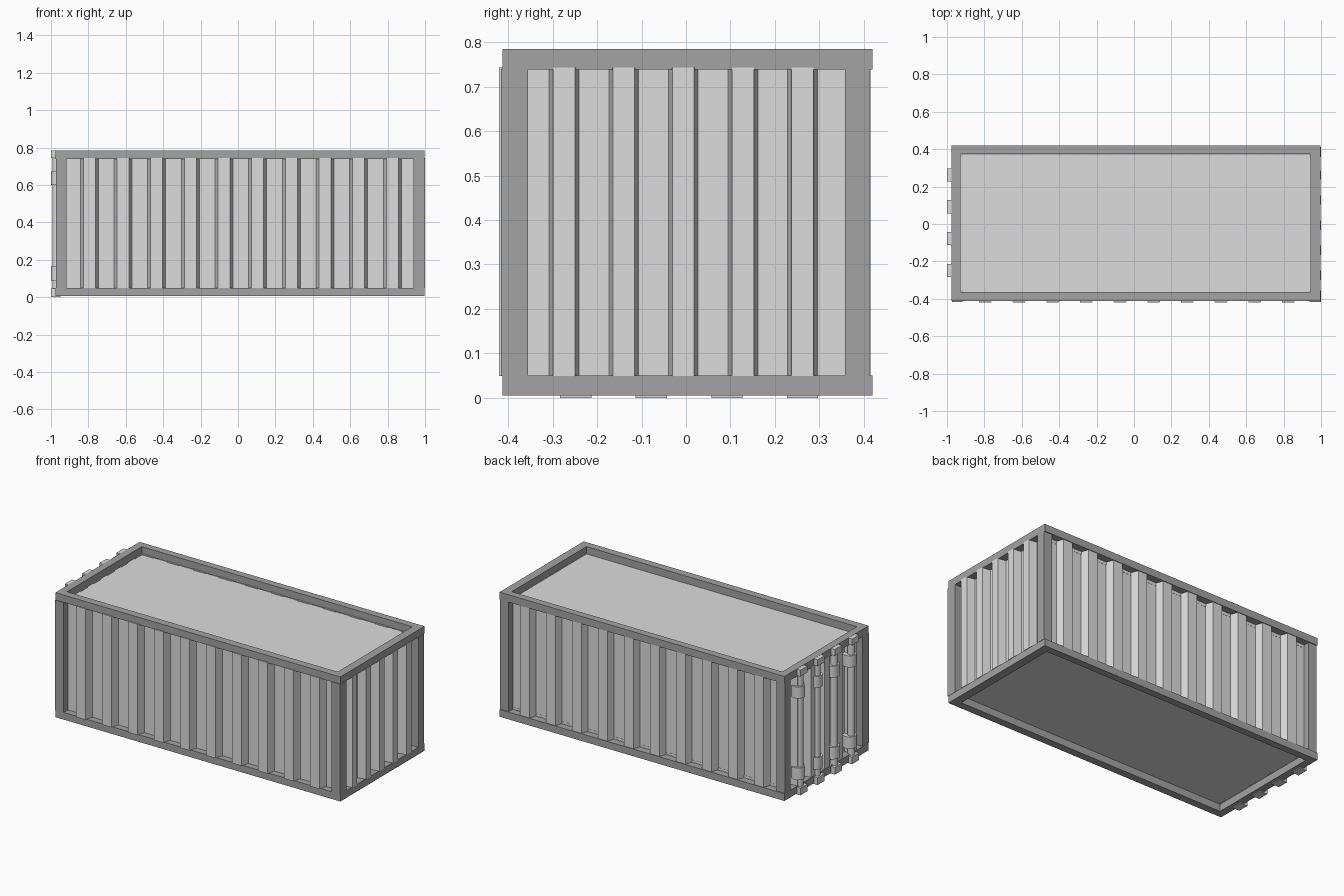
import bpy
import bmesh
import math

default_cube = bpy.data.objects.get("Cube")
if default_cube:
    bpy.data.objects.remove(default_cube, do_unlink=True)


def make_material(name, grey):
    mat = bpy.data.materials.new(name)
    mat.use_nodes = True
    colour = (grey, grey, grey, 1)
    mat.diffuse_color = colour
    mat.node_tree.nodes["Principled BSDF"].inputs["Base Color"].default_value = colour
    return mat


PANEL = make_material("light grey panel", 0.72)
FRAME = make_material("mid grey frame", 0.37)

BOTTOM, TOP = 0.005, 0.784          # frame height
SILL, LINTEL = 0.05, 0.738          # opening between the rails


def add_object(name, bm, mat):
    bmesh.ops.recalc_face_normals(bm, faces=bm.faces)
    mesh = bpy.data.meshes.new(name)
    bm.to_mesh(mesh)
    bm.free()
    mesh.materials.append(mat)
    obj = bpy.data.objects.new(name, mesh)
    bpy.context.collection.objects.link(obj)
    return obj


def box(name, xs, ys, zs, mat):
    bm = bmesh.new()
    bmesh.ops.create_cube(bm, size=1)
    for v in bm.verts:
        for axis, (low, high) in enumerate((xs, ys, zs)):
            v.co[axis] = high if v.co[axis] > 0 else low
    return add_object(name, bm, mat)


def cylinder(name, x, y, zs, radius, sides, mat):
    bm = bmesh.new()
    bmesh.ops.create_cone(bm, cap_ends=True, segments=sides, radius1=radius,
                          radius2=radius, depth=zs[1] - zs[0])
    bmesh.ops.translate(bm, verts=bm.verts, vec=(x, y, sum(zs) / 2))
    obj = add_object(name, bm, mat)
    for face in obj.data.polygons:
        face.use_smooth = abs(face.normal.z) < 0.5
    obj.data.set_sharp_from_angle(angle=math.radians(40))
    return obj


def corrugated_wall(name, place, span, first, pitch, count, half, slope, outer, inner):
    """Extruded trapezoid profile; outer ridges, inner flats, thin sheet."""
    step = 0.006 if outer > inner else -0.006
    line = [(span[0], inner)]
    for i in range(count):
        c = first + i * pitch
        line += [(c - half - slope, inner), (c - half, outer),
                 (c + half, outer), (c + half + slope, inner)]
    line.append((span[1], inner))
    # Back side of the sheet, shifted inwards
    loop = line + [(u, d - step) for u, d in reversed(line)]
    bm = bmesh.new()
    low = [bm.verts.new(place(u, d, SILL - 0.001)) for u, d in loop]
    high = [bm.verts.new(place(u, d, LINTEL + 0.005)) for u, d in loop]
    n, total = len(line), len(loop)
    for i in range(total):
        j = (i + 1) % total
        bm.faces.new((low[i], low[j], high[j], high[i]))
    for ring in (low, high):
        for i in range(n - 1):
            bm.faces.new((ring[i], ring[i + 1], ring[total - 2 - i], ring[total - 1 - i]))
    return add_object(name, bm, PANEL)


# Frame rails, top and bottom
for level, zs in (("bottom", (BOTTOM, SILL)), ("top", (LINTEL, TOP))):
    box(level + "_front_rail", (-0.975, 0.997), (-0.412, -0.364), zs, FRAME)
    box(level + "_back_rail", (-0.975, 0.997), (0.374, 0.419), zs, FRAME)
    box(level + "_door_rail", (-0.975, -0.928), (-0.364, 0.374), zs, FRAME)
    box(level + "_end_rail", (0.944, 0.997), (-0.364, 0.374), zs, FRAME)

# Corner posts
for end, xs in (("door", (-0.974, -0.917)), ("end", (0.938, 0.9985))):
    for side, ys in (("front", (-0.416, -0.355)), ("back", (0.357, 0.413))):
        box(f"{side}_{end}_post", xs, ys, (SILL - 0.001, LINTEL + 0.001), FRAME)

# Roof and floor panels, set inside the rails
box("roof_panel", (-0.929, 0.946), (-0.366, 0.372), (0.72, LINTEL), PANEL)
box("floor_panel", (-0.929, 0.946), (-0.366, 0.372), (SILL, 0.065), PANEL)

# Corrugated long walls
for name, outer, inner in (("front_wall", -0.42, -0.371), ("back_wall", 0.415, 0.371)):
    corrugated_wall(name, lambda u, d, z: (u, d, z), (-0.93, 0.95),
                    -0.795, 0.18, 10, 0.032, 0.016, outer, inner)

# Corrugated end walls
for name, outer, inner in (("end_wall", 1.0, 0.949), ("door_wall", -0.972, -0.927)):
    corrugated_wall(name, lambda u, d, z: (d, u, z), (-0.365, 0.37),
                    -0.274, 0.134, 5, 0.0245, 0.009, outer, inner)

# Door locking bars with drums and end brackets
for i in range(4):
    y = -0.248 + i * 0.17
    n = i + 1
    cylinder(f"lock_rod_{n}", -0.97, y, (0.02, 0.77), 0.022, 12, PANEL)
    for level, zs in (("lower", (0.09, 0.165)), ("upper", (0.6, 0.672))):
        cylinder(f"{level}_lock_drum_{n}", -0.96, y, zs, 0.04, 16, PANEL)
    for level, zs in (("lower", (0, 0.045)), ("upper", (0.743, 0.783))):
        box(f"{level}_lock_bracket_{n}", (-1.0, -0.95), (y - 0.035, y + 0.035), zs, PANEL)
